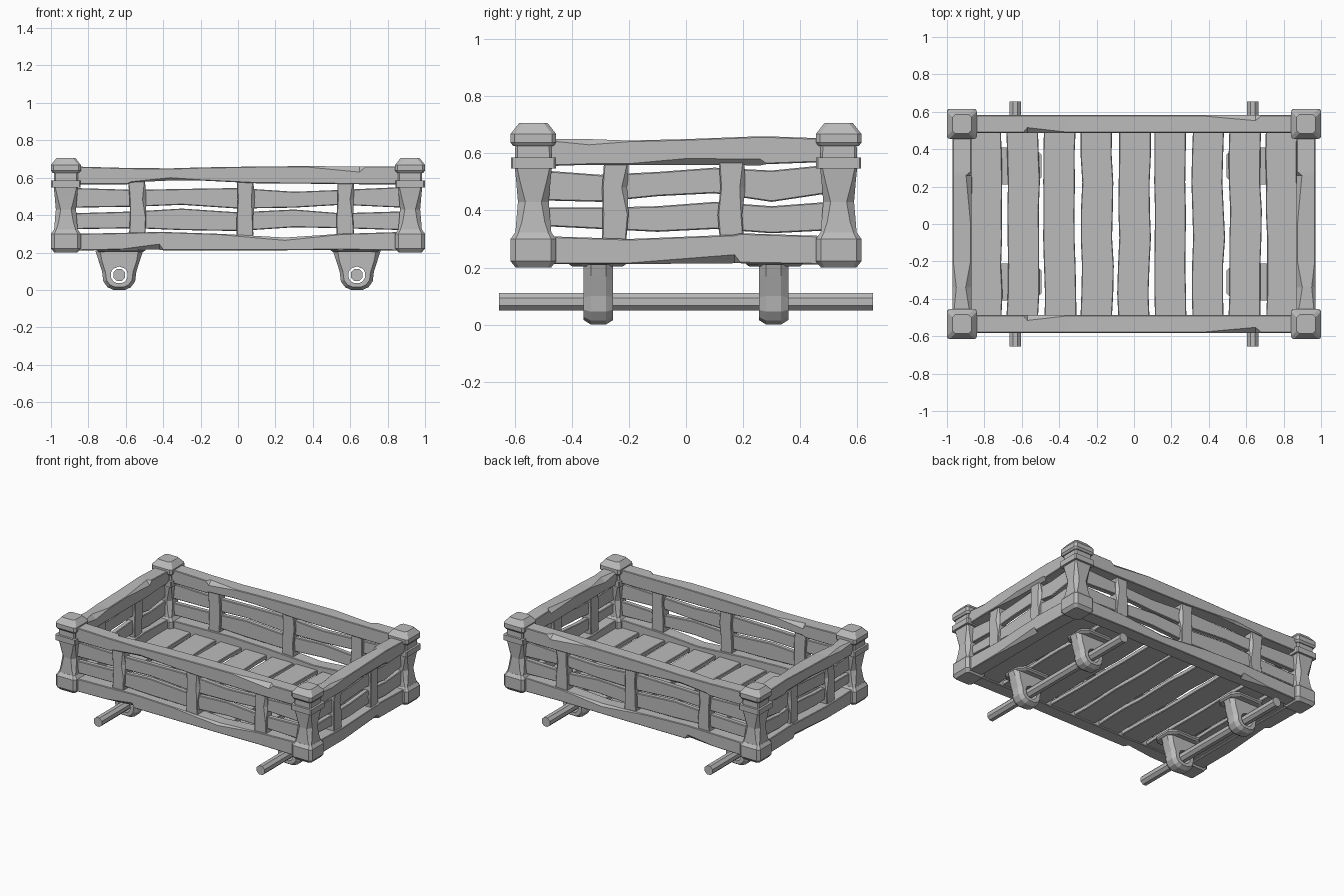
import bpy, bmesh, math, random
from mathutils import Matrix, Vector

random.seed(7)
cube = bpy.data.objects.get("Cube")
if cube:
    bpy.data.objects.remove(cube, do_unlink=True)

grey = bpy.data.materials.new("weathered_grey")
grey.use_nodes = True
tone = (0.5, 0.5, 0.5, 1)
grey.diffuse_color = tone
grey.node_tree.nodes["Principled BSDF"].inputs["Base Color"].default_value = tone

POST_X, POST_Y, AXLE_X, AXLE_Z = 0.92, 0.535, 0.635, 0.08


def loft(name, rings, flip=(1, 1), wrap=False):
    """Skin a list of point rings; flip mirrors the part in x and y."""
    bm = bmesh.new()
    loops = [[bm.verts.new((x * flip[0], y * flip[1], z)) for x, y, z in r] for r in rings]
    pairs = list(zip(loops, loops[1:]))
    if wrap:
        pairs.append((loops[-1], loops[0]))
    else:
        bm.faces.new(loops[0])
        bm.faces.new(loops[-1])
    n = len(loops[0])
    for a, b in pairs:
        for i in range(n):
            j = (i + 1) % n
            bm.faces.new((a[i], a[j], b[j], b[i]))
    bmesh.ops.recalc_face_normals(bm, faces=bm.faces)
    mesh = bpy.data.meshes.new(name)
    bm.to_mesh(mesh)
    bm.free()
    mesh.materials.append(grey)
    obj = bpy.data.objects.new(name, mesh)
    bpy.context.collection.objects.link(obj)
    return obj


def octagon(a, b, cut):
    """Rectangle of half sizes a, b with cut corners."""
    return [(-a, cut - b), (cut - a, -b), (a - cut, -b), (a, cut - b),
            (a, b - cut), (a - cut, b), (cut - a, b), (-a, b - cut)]


def plank(name, stations, thick, place, flip=(1, 1), nicks=()):
    """Hewn timber: stations are (along, low, high); nicks are (station, corner, depth)."""
    rings = []
    for k, (u, lo, hi) in enumerate(stations):
        t, c = thick / 2, 0.004
        cut = [c, c, c, c]
        for station, corner, depth in nicks:
            if station == k:
                cut[corner] = depth
        p, q, r, s = cut
        section = [(-t, lo + p), (p - t, lo), (t - q, lo), (t, lo + q),
                   (t, hi - r), (t - r, hi), (s - t, hi), (-t, hi - s)]
        rings.append([place(u, w, v) for w, v in section])
    return loft(name, rings, flip)


def wavy(start, end, lo, hi, count, amount):
    """Stations with a gently wandering pair of edges."""
    out = []
    for i in range(count):
        u = start + (end - start) * i / (count - 1)
        drift = random.uniform(-amount, amount)
        out.append((u, lo + drift, hi + drift + random.uniform(-amount, amount) / 2))
    return out


# Orientation rules for timbers: w is the outward depth
def along_x(u, w, v):
    return (u, -POST_Y - w, v)


def along_y(u, w, v):
    return (POST_X + w, u, v)


def upright_front(u, w, v):
    return (v, -POST_Y - w, u)


def upright_side(u, w, v):
    return (POST_X + w, v, u)


def floor_place(u, w, v):
    return (v, u, 0.238 + w)


# Station profiles for the wall timbers
long_top = [(-.88, .565, .66), (-.59, .565, .652), (-.57, .575, .652), (-.36, .585, .65),
            (-.2, .585, .655), (.1, .57, .66), (.36, .568, .662), (.65, .565, .66),
            (.68, .565, .66), (.88, .565, .66)]
long_bottom = [(-.88, .21, .3), (-.62, .215, .305), (-.42, .215, .31), (-.4, .212, .31),
               (-.1, .212, .3), (.25, .212, .28), (.55, .215, .3), (.88, .21, .31)]
long_slat_high = [(-.88, .44, .545), (-.55, .445, .535), (-.3, .455, .54), (0, .435, .545),
                  (.3, .44, .525), (.55, .455, .535), (.88, .44, .55)]
long_slat_low = [(-.88, .325, .41), (-.55, .33, .42), (-.3, .32, .435), (0, .315, .415),
                 (.3, .335, .43), (.55, .33, .41), (.88, .32, .42)]
end_top = [(-.5, .555, .65), (-.34, .56, .65), (-.2, .56, .645), (0, .56, .65),
           (.26, .558, .66), (.28, .562, .66), (.5, .57, .652)]
end_bottom = [(-.5, .212, .31), (-.2, .212, .3), (.17, .215, .315), (.19, .215, .32),
              (.5, .21, .31)]
end_slat_high = [(-.5, .435, .54), (-.3, .43, .525), (-.1, .45, .535), (.1, .46, .55),
                 (.3, .43, .54), (.5, .46, .56)]
end_slat_low = [(-.5, .345, .41), (-.3, .335, .41), (-.1, .325, .415), (.1, .335, .43),
                (.3, .32, .415), (.5, .33, .43)]
front_boards = [wavy(.29, .58, x - .045, x + .045, 4, .008) for x in (-.535, .045, .57)]
end_boards = [wavy(.29, .575, y - .044, y + .044, 4, .008) for y in (-.245, .162)]

# Long walls, front and back
for side, flip in (("front", (1, 1)), ("back", (1, -1))):
    plank(side + "_top_rail", long_top, .095, along_x, flip,
          [(2, 3, .028), (7, 2, .03), (3, 1, .015)])
    plank(side + "_bottom_rail", long_bottom, .095, along_x, flip, [(2, 1, .03), (5, 2, .015)])
    plank(side + "_upper_slat", long_slat_high, .035, along_x, flip)
    plank(side + "_lower_slat", long_slat_low, .035, along_x, flip)
    for stations in front_boards:
        plank(side + "_upright_board", stations, .07, upright_front, flip, [(2, 2, .02)])

# Short end walls
for side, flip in (("left", (1, 1)), ("right", (-1, 1))):
    plank(side + "_top_rail", end_top, .1, along_y, flip,
          [(3, 1, .022), (4, 1, .022), (1, 3, .03), (4, 3, .028), (1, 2, .02)])
    plank(side + "_bottom_rail", end_bottom, .1, along_y, flip, [(2, 1, .03)])
    plank(side + "_upper_slat", end_slat_high, .035, along_y, flip)
    plank(side + "_lower_slat", end_slat_low, .035, along_y, flip)
    for stations in end_boards:
        plank(side + "_upright_board", stations, .07, upright_side, flip, [(2, 2, .02)])

# Floor planks
for i in range(9):
    x = (i - 4) * 0.198
    plank("floor_plank", wavy(-.52, .52, x - .084, x + .084, 8, .006), .03, floor_place)

# Corner posts: foot block, hewn shaft, collar and cap; rows are (z, half size, corner cut)
post_parts = {
    "post_foot": [(.2, .062, .012), (.222, .08, .018), (.3, .08, .018), (.322, .064, .012)],
    "post_shaft": [(.31, .064, .008), (.36, .06, .02), (.43, .054, .026), (.5, .06, .014),
                   (.55, .065, .008), (.64, .063, .008)],
    "post_collar": [(.547, .079, .006), (.585, .079, .006)],
    "post_cap": [(.625, .07, .01), (.638, .08, .014), (.668, .08, .014), (.706, .05, .014)],
}
for sx in (1, -1):
    for sy in (1, -1):
        for name, rows in post_parts.items():
            loft(name, [[(POST_X + a, POST_Y + b, z) for a, b in octagon(h, h, c)]
                        for z, h, c in rows], (sx, sy))

# Axle brackets: drilled lug with chamfered rim under a mounting plate
half = [(-.128, .21), (-.115, .17), (-.092, .1), (-.085, .045), (-.062, .014), (-.03, 0)]
outline = half + [(-x, z) for x, z in reversed(half)] + [(0, .21)]


def lug_ring(y, scale=None):
    ring = []
    for x, z in outline:
        d = Vector((x, z - AXLE_Z))
        d = d * scale if scale else d.normalized() * 0.046
        top = z if scale and z > .2 else AXLE_Z + d.y
        ring.append((AXLE_X + d.x, .307 + y, top))
    return ring


for sx in (1, -1):
    for sy in (1, -1):
        loft("axle_bracket", [lug_ring(-.052), lug_ring(-.052, .8), lug_ring(-.026, 1),
                              lug_ring(.026, 1), lug_ring(.052, .8), lug_ring(.052)],
             (sx, sy), wrap=True)
        loft("bracket_plate", [[(AXLE_X - .01 + a, .31 + b, z) for a, b in octagon(g, h, .04)]
                               for z, g, h in ((.203, .118, .088), (.212, .13, .1),
                                               (.226, .13, .1))], (sx, sy))
    # Axle rod
    ring = [(math.cos(math.pi * (k + .5) / 4) * .034, math.sin(math.pi * (k + .5) / 4) * .034)
            for k in range(8)]
    loft("axle_rod", [[(AXLE_X + a, y, AXLE_Z + b) for a, b in ring] for y in (-.655, .655)],
         (sx, 1))
